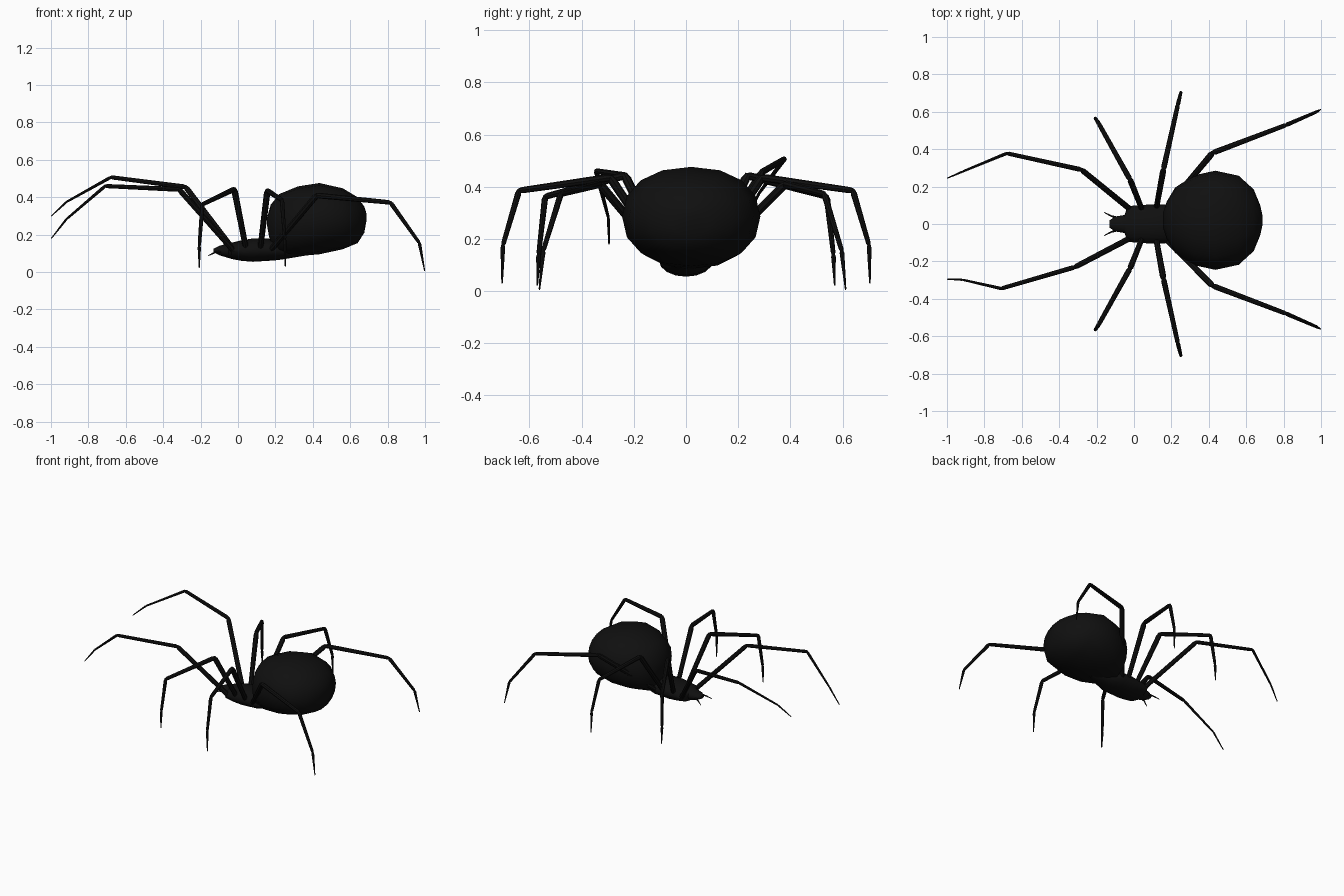
import bpy, bmesh
from math import cos, sin, pi, copysign
from mathutils import Vector

if "Cube" in bpy.data.objects:
    bpy.data.objects.remove(bpy.data.objects["Cube"])

black = bpy.data.materials.new("black")
black.diffuse_color = (0.005, 0.005, 0.005, 1)
black.use_nodes = True
black.node_tree.nodes["Principled BSDF"].inputs["Base Color"].default_value = black.diffuse_color


def finish(bm, name):
    bmesh.ops.recalc_face_normals(bm, faces=bm.faces)
    mesh = bpy.data.meshes.new(name)
    bm.to_mesh(mesh)
    bm.free()
    mesh.materials.append(black)
    ob = bpy.data.objects.new(name, mesh)
    bpy.context.collection.objects.link(ob)
    bpy.ops.object.select_all(action='DESELECT')
    ob.select_set(True)
    bpy.context.view_layer.objects.active = ob
    bpy.ops.object.shade_smooth_by_angle(angle=0.7)
    return ob


def skin(bm, rings):
    for a, b in zip(rings, rings[1:]):
        n = len(a)
        for i in range(n):
            bm.faces.new((a[i], a[(i + 1) % n], b[(i + 1) % n], b[i]))
    bm.faces.new(rings[0])
    bm.faces.new(rings[-1])


def body(name, sections, yc, power, n=16):
    """Loft along x; each section is x, low z, high z, half width."""
    bm = bmesh.new()
    rings = []
    for x, lo, hi, w in sections:
        ring = []
        for i in range(n):
            c, s = cos(2 * pi * i / n), sin(2 * pi * i / n)
            y = copysign(abs(c) ** (2 / power), c) * w
            z = copysign(abs(s) ** (2 / power), s) * (hi - lo) / 2
            ring.append(bm.verts.new((x, yc + y, (lo + hi) / 2 + z)))
        rings.append(ring)
    skin(bm, rings)
    return finish(bm, name)


def limb(name, points, radii, n=8):
    """Separate tapered segments; radii holds start and end of each."""
    bm = bmesh.new()
    pts = [Vector(p) for p in points]
    for a, b, (r0, r1) in zip(pts, pts[1:], radii):
        d = (b - a).normalized()
        u = d.orthogonal().normalized()
        v = d.cross(u)
        rings = []
        # slightly pinched ends give the jointed look
        for p, r in ((a - d * r0 * .4, r0 * .6), (a + d * r0, r0),
                     (b - d * r1, r1), (b + d * r1 * .4, r1 * .6)):
            rings.append([bm.verts.new(p + (u * cos(2 * pi * i / n) + v * sin(2 * pi * i / n)) * r)
                          for i in range(n)])
        skin(bm, rings)
    return finish(bm, name)


# Round abdomen and flat front body
body("abdomen", [(.155, .25, .29, .04), (.175, .14, .36, .10), (.22, .09, .417, .175),
                 (.32, .085, .458, .24), (.435, .095, .476, .265), (.56, .122, .448, .238),
                 (.64, .155, .40, .165), (.675, .21, .35, .08), (.688, .28, .31, .02)], .02, 2.2)
body("front_body", [(-.13, .105, .125, .02), (-.10, .09, .14, .04), (-.05, .075, .155, .048),
                    (-.035, .07, .157, .095), (.02, .06, .17, .1), (.08, .055, .18, .104),
                    (.16, .06, .18, .104), (.195, .062, .17, .1), (.24, .068, .16, .08),
                    (.36, .088, .15, .04)], 0, 2)

# Legs: femur, tibia, metatarsus and claw segment
thick = [(.015, .017), (.015, .012), (.012, .009), (.009, .003)]
thin = [(.016, .015), (.013, .011), (.009, .006), (.006, .003)]

# Front legs are posed differently on each side
limb("front_leg_left", [(-.01, .07, .10), (-.28, .29, .455), (-.68, .378, .507),
                        (-.917, .28, .375), (-.998, .245, .30)], thin)
limb("front_leg_right", [(-.01, -.07, .10), (-.315, -.23, .442), (-.71, -.345, .46),
                         (-.917, -.298, .283), (-.998, -.295, .18)], thin)

for side, s, shift in (("left", 1, 0), ("right", -1, -.05)):
    limb("second_leg_" + side, [(.05, s * .06, .09), (-.02, s * .235, .443), (-.19, s * .54, .362),
                                (-.207, s * .565, .14), (-.207, s * .57, .022)], thick)
    limb("third_leg_" + side, [(.115, s * .06, .09), (.157, s * .29, .435), (.235, s * .64, .385),
                               (.25, s * .702, .175), (.253, s * .705, .03)], thick)
    limb("back_leg_" + side, [(.16, s * .07, .10), (.42, s * (.38 + shift), .41),
                              (.815, s * (.53 + shift), .372), (.97, s * (.597 + shift), .155),
                              (.998, s * (.612 + shift), .006)], thick)
    # Small feelers at the mouth
    limb("feeler_" + side, [(-.08, s * .03, .11), (-.12, s * .042, .107), (-.16, s * .062, .087)],
         [(.007, .006), (.005, .002)], 6)
